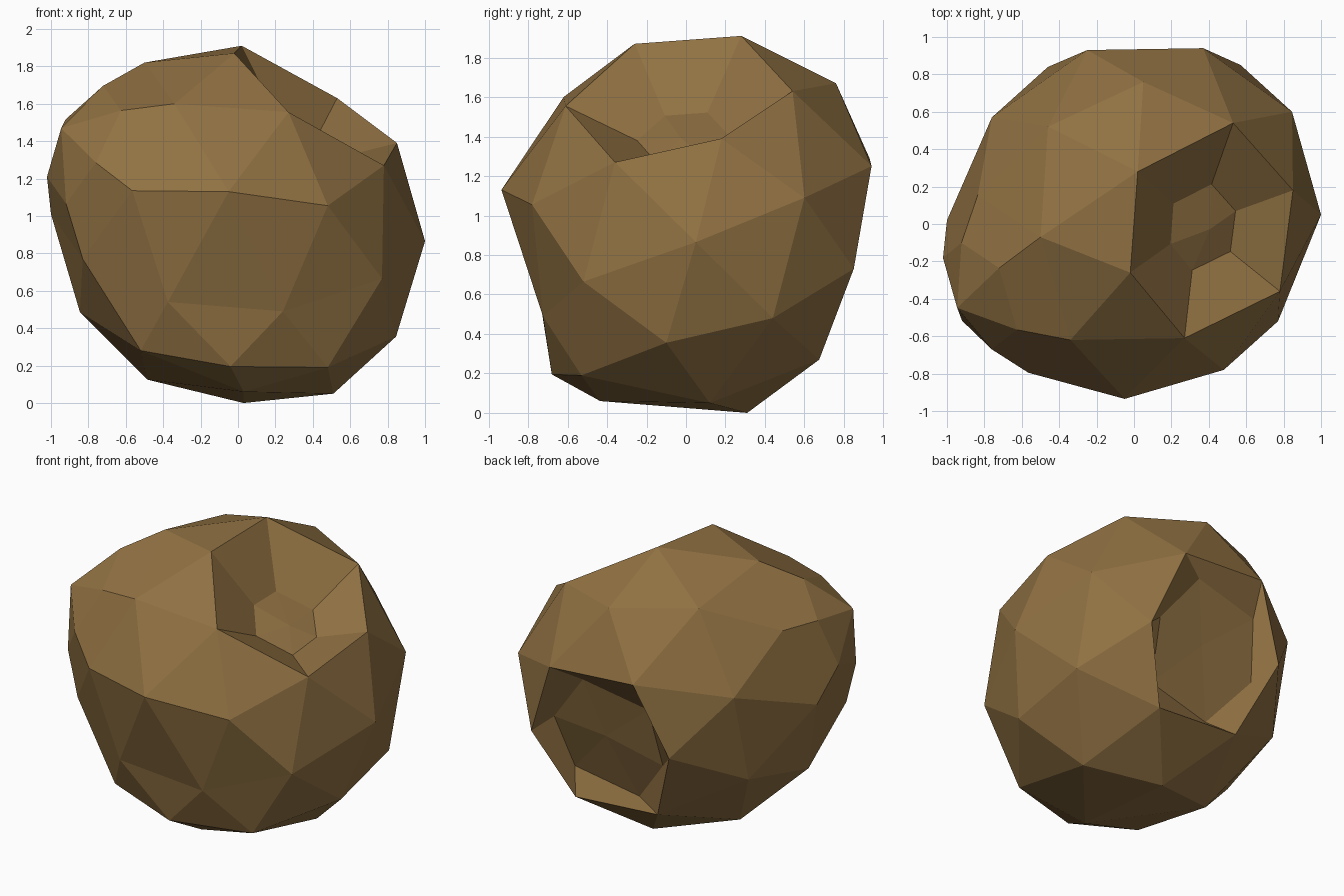
import bpy, bmesh
from mathutils import Vector, Matrix
from math import radians

if "Cube" in bpy.data.objects:
    bpy.data.objects.remove(bpy.data.objects["Cube"])

MID = Vector((0, 0, 0.96))

# Hand-placed corners that give the rock its lumpy outline
LUMPS = [
    (.02, .28, 1.91), (-.02, -.26, 1.87), (.27, -.61, 1.555), (.78, -.36, 1.27),
    (.85, .18, 1.39), (.53, .54, 1.63), (.37, .94, 1.25), (-.25, .93, 1.29),
    (-.46, .84, .81), (-.255, .67, .31), (.36, .675, .27), (.57, .85, .73),
    (-.46, .52, 1.71), (-.5, -.07, 1.82), (.05, .76, 1.67), (-.05, -.935, 1.13),
    (.48, -.78, 1.055), (1, .05, .865), (.77, -.52, .665), (.845, .6, 1.09),
    (.83, .44, .48), (.845, -.1, .355), (-.375, -.735, .54), (-.565, -.795, 1.135),
    (-.04, -.68, .195), (.48, -.53, .19), (.03, .31, 0), (.51, .12, .05),
    (.03, -.435, .06), (.24, -.725, .49), (-.52, -.58, .28), (-.845, -.11, .485),
    (-.83, -.54, .77), (-1, .02, 1.01), (-.485, .11, .125), (-.76, .57, 1.2),
    (-.835, .155, 1.52), (-.765, .42, .59), (-.34, -.62, 1.6),
]


def frame(a, b):
    """Axes spanned by two neighbouring icosahedron corners."""
    a, b = Vector(a).normalized(), Vector(b).normalized()
    u, v = (a + b).normalized(), (b - a).normalized()
    return Matrix((u, v, u.cross(v))).transposed()


def reshape(bm, direction, scale, twist, ring_shift, mid_shift):
    """Replace the faces round one vertex by a sunken or raised inner ring."""
    d = Vector(direction).normalized()
    mid = max(bm.verts, key=lambda v: (v.co - MID).normalized().dot(d))
    loops = []
    for f in mid.link_faces:
        vs = list(f.verts)
        i = vs.index(mid)
        loops.append((vs[i - 2], vs[i - 1]))
    rim = [a for a, b in loops]
    mean = sum((v.co for v in rim), Vector()) / len(rim)
    turn = Matrix.Rotation(radians(twist), 3, (mean - MID).normalized())
    inner = {v: bm.verts.new(mean + turn @ (v.co - mean) * scale + Vector(ring_shift))
             for v in rim}
    bmesh.ops.delete(bm, geom=[mid], context='VERTS')
    centre = bm.verts.new(mean + Vector(mid_shift))
    for a, b in loops:
        bm.faces.new((a, b, inner[b], inner[a]))
        bm.faces.new((inner[a], inner[b], centre))


# Faceted ball, turned to match the lumps, each corner pulled to its lump
bm = bmesh.new()
bmesh.ops.create_icosphere(bm, subdivisions=2, radius=1)
rot = (frame(Vector(LUMPS[1]) - MID, Vector(LUMPS[4]) - MID)
       @ frame((0, 0, 1), (.8944, 0, .4472)).transposed())
for v in bm.verts:
    v.co = rot @ v.co + MID
free = list(bm.verts)
for p in LUMPS:
    p = Vector(p)
    d = (p - MID).normalized()
    v = max(free, key=lambda w: (w.co - MID).normalized().dot(d))
    v.co = p
    free.remove(v)

# Top crater, back crater and the raised bump on the left
reshape(bm, (.53, -.05, .85), .4, 0, (-.04, .02, -.205), (0, .01, -.21))
reshape(bm, (.06, .82, -.18), .77, -16, (0, -.085, -.01), (.025, -.07, .01))
reshape(bm, (-.82, -.375, .425), .6, 0, (-.15, -.07, .08), (-.267, -.14, .16))
bmesh.ops.recalc_face_normals(bm, faces=bm.faces[:])

mesh = bpy.data.meshes.new("asteroid_rock")
bm.to_mesh(mesh)
bm.free()
rock = bpy.data.objects.new("asteroid_rock", mesh)
bpy.context.collection.objects.link(rock)

mat = bpy.data.materials.new("brown_stone")
mat.diffuse_color = (0.28, 0.165, 0.055, 1)
mat.use_nodes = True
mat.node_tree.nodes["Principled BSDF"].inputs["Base Color"].default_value = mat.diffuse_color
mesh.materials.append(mat)
